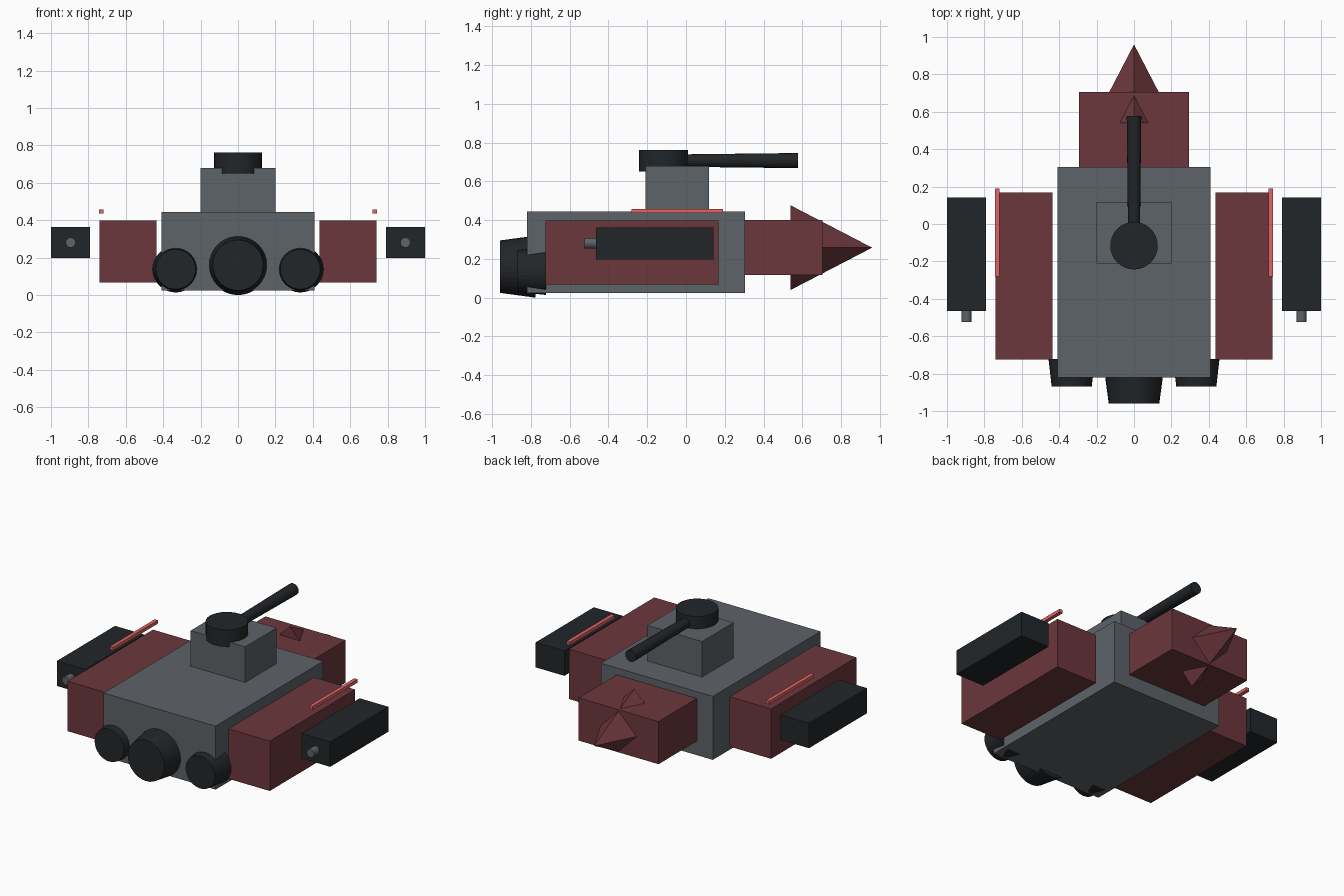
import bpy
from math import pi
from mathutils import Matrix

if "Cube" in bpy.data.objects:
    bpy.data.objects.remove(bpy.data.objects["Cube"])


def material(name, rgb):
    m = bpy.data.materials.new(name)
    m.diffuse_color = (*rgb, 1)
    m.use_nodes = True
    m.node_tree.nodes["Principled BSDF"].inputs["Base Color"].default_value = m.diffuse_color
    return m


HULL = material("hull_grey", (0.11, 0.125, 0.14))
RED = material("dark_red", (0.15, 0.038, 0.045))
DARK = material("near_black", (0.016, 0.019, 0.022))
GLOW = material("bright_red", (0.75, 0.13, 0.13))


def box(name, x, y, z, mat):
    """Box from (min, max) ranges on each axis."""
    bpy.ops.mesh.primitive_cube_add(size=1)
    ob = bpy.context.object
    ob.name = name
    mid = [(a + b) / 2 for a, b in (x, y, z)]
    dims = [b - a for a, b in (x, y, z)]
    ob.data.transform(Matrix.Translation(mid) @ Matrix.Diagonal((*dims, 1)))
    ob.data.materials.append(mat)
    return ob


def cone_y(name, x, z, y0, y1, r0, r1, mat, sides=32):
    """Cone or cylinder along y, radius r0 at y0 and r1 at y1."""
    bpy.ops.mesh.primitive_cone_add(vertices=sides, radius1=r0, radius2=r1, depth=y1 - y0)
    ob = bpy.context.object
    ob.name = name
    ob.data.transform(Matrix.Translation((x, (y0 + y1) / 2, z)) @ Matrix.Rotation(-pi / 2, 4, 'X'))
    ob.data.materials.append(mat)
    return ob


# Hull and armoured nose with a four-sided spike
box("hull", (-0.41, 0.41), (-0.82, 0.305), (0.025, 0.445), HULL)
box("nose_block", (-0.293, 0.293), (0.30, 0.705), (0.118, 0.40), RED)
cone_y("nose_spike", 0, 0.258, 0.54, 0.96, 0.218, 0, RED, 4)

# Turret: base, round top and barrel
box("turret_base", (-0.2, 0.2), (-0.21, 0.118), (0.44, 0.68), HULL)
bpy.ops.mesh.primitive_cylinder_add(vertices=32, radius=0.127, depth=0.112, location=(0, -0.116, 0.706))
bpy.context.object.name = "turret_top"
bpy.context.object.data.materials.append(DARK)
cone_y("turret_barrel", 0, 0.707, -0.03, 0.578, 0.032, 0.039, DARK, 16)

# Main engine nozzle
cone_y("main_engine", 0, 0.16, -0.96, -0.775, 0.135, 0.16, DARK)

# Parts repeated on both sides
for side, s in (("left", -1), ("right", 1)):
    def span(a, b):
        return tuple(sorted((s * a, s * b)))
    cone_y(side + "_engine", s * 0.333, 0.138, -0.87, -0.722, 0.107, 0.124, DARK)
    box(side + "_pod", span(0.437, 0.74), (-0.725, 0.168), (0.068, 0.398), RED)
    box(side + "_light_strip", span(0.718, 0.742), (-0.28, 0.19), (0.436, 0.458), GLOW)
    box(side + "_gun_housing", span(0.79, 1.0), (-0.465, 0.143), (0.198, 0.363), DARK)
    cone_y(side + "_gun_muzzle", s * 0.895, 0.281, -0.523, -0.44, 0.027, 0.027, HULL, 16)
